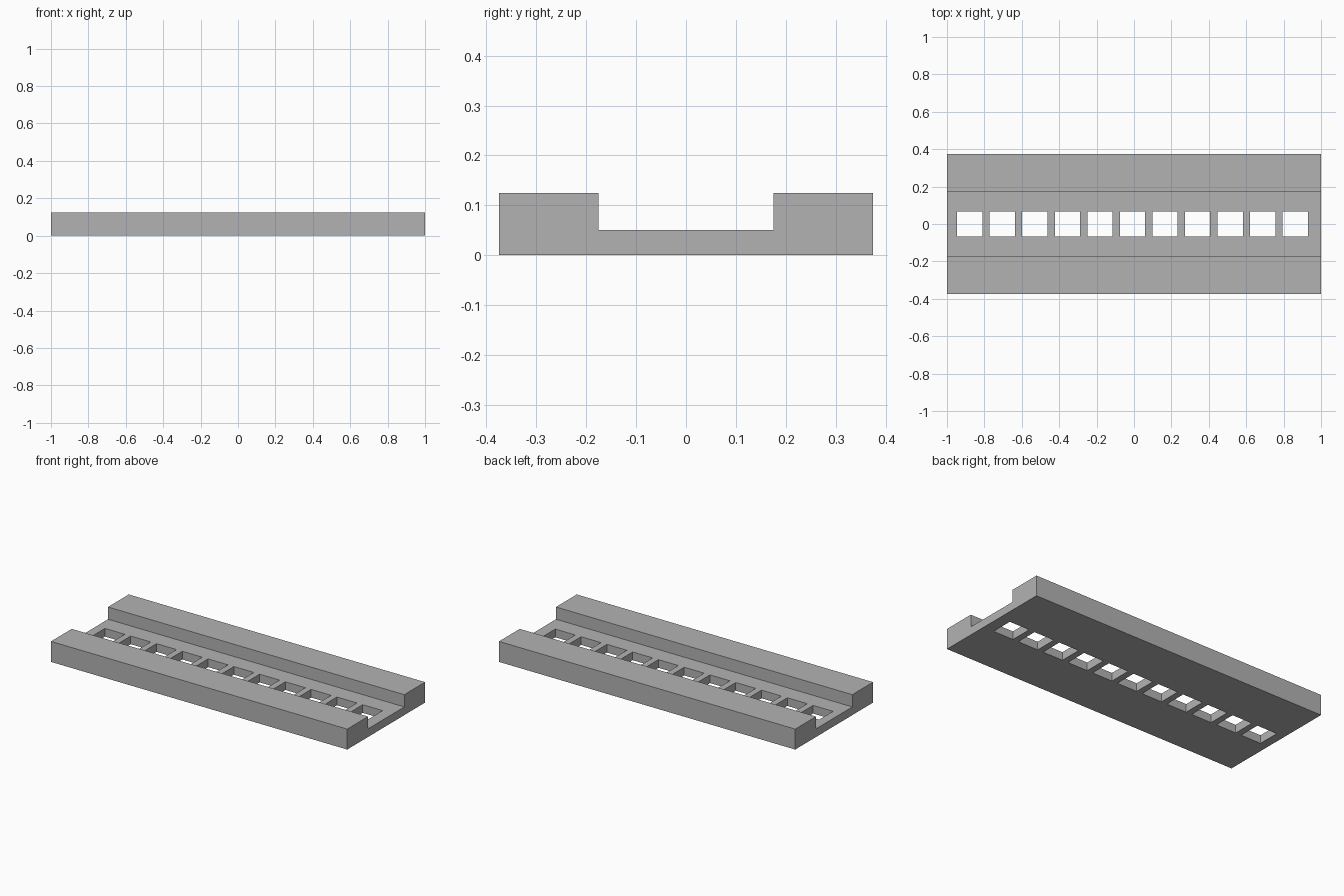
import bpy
import bmesh
from mathutils import Matrix, Vector

cube = bpy.data.objects.get("Cube")
if cube:
    bpy.data.objects.remove(cube, do_unlink=True)

HALF_LENGTH, HALF_WIDTH, HEIGHT = 1.0, 0.375, 0.125
CHANNEL_HALF, FLOOR = 0.175, 0.05
HOLES, PITCH, FIRST, HOLE = 11, 0.174, -0.878, 0.135

grey = bpy.data.materials.new("plain grey")
grey.use_nodes = True
colour = (0.45, 0.45, 0.45, 1)
grey.diffuse_color = colour
grey.node_tree.nodes["Principled BSDF"].inputs["Base Color"].default_value = colour


def add_object(name, bm):
    bmesh.ops.recalc_face_normals(bm, faces=bm.faces)
    mesh = bpy.data.meshes.new(name)
    bm.to_mesh(mesh)
    bm.free()
    mesh.materials.append(grey)
    obj = bpy.data.objects.new(name, mesh)
    bpy.context.collection.objects.link(obj)
    return obj


# Channel: U-shaped profile swept along x
half = [(CHANNEL_HALF, FLOOR), (CHANNEL_HALF, HEIGHT), (HALF_WIDTH, HEIGHT), (HALF_WIDTH, 0)]
profile = half + [(-y, z) for y, z in reversed(half)]
bm = bmesh.new()
end = bm.faces.new([bm.verts.new((-HALF_LENGTH, y, z)) for y, z in profile])
sweep = bmesh.ops.extrude_face_region(bm, geom=[end], use_keep_orig=True)
bmesh.ops.translate(bm, vec=Vector((2 * HALF_LENGTH, 0, 0)),
                    verts=[v for v in sweep["geom"] if isinstance(v, bmesh.types.BMVert)])
channel = add_object("slotted_channel", bm)

# Row of square holes through the floor
bm = bmesh.new()
for i in range(HOLES):
    place = Matrix.Translation((FIRST + i * PITCH, 0, FLOOR / 2))
    bmesh.ops.create_cube(bm, size=1, matrix=place @ Matrix.Diagonal((HOLE, HOLE, 4 * FLOOR, 1)))
cutter = add_object("hole_cutter", bm)
cutter.hide_render = True

cut = channel.modifiers.new("holes", "BOOLEAN")
cut.operation = "DIFFERENCE"
cut.solver = "EXACT"
cut.object = cutter
bpy.context.view_layer.objects.active = channel
bpy.ops.object.modifier_apply(modifier=cut.name)
bpy.data.objects.remove(cutter, do_unlink=True)
